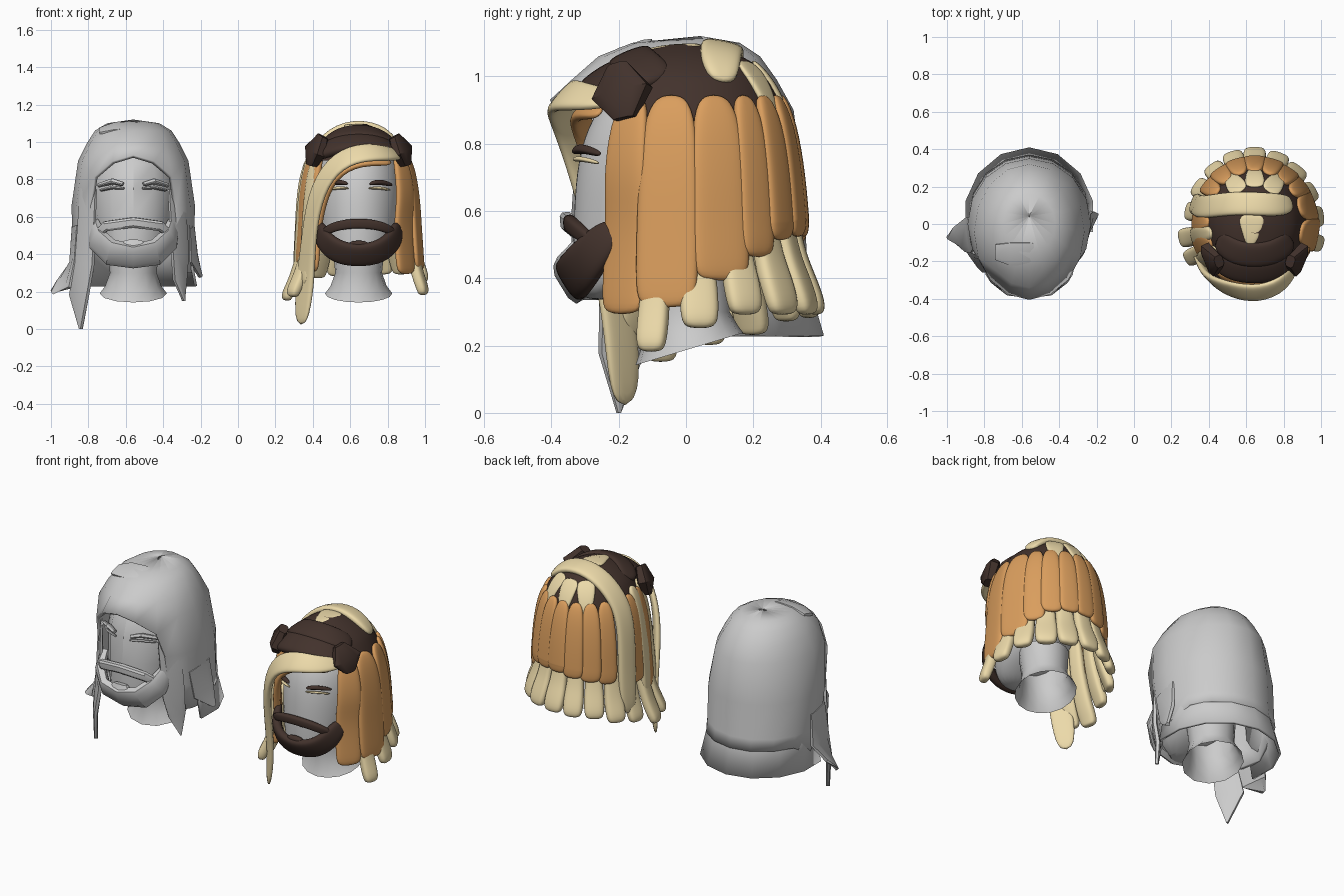
import bpy, bmesh
from math import sin, cos, radians, pi, copysign
from mathutils import Vector as V

if "Cube" in bpy.data.objects:
    bpy.data.objects.remove(bpy.data.objects["Cube"])


def material(name, rgb):
    m = bpy.data.materials.new(name)
    m.diffuse_color = (*rgb, 1)
    m.use_nodes = True
    m.node_tree.nodes["Principled BSDF"].inputs["Base Color"].default_value = m.diffuse_color
    return m


CREAM = material("cream", (0.84, 0.70, 0.40))
ORANGE = material("orange", (0.70, 0.34, 0.11))
BROWN = material("brown", (0.055, 0.032, 0.025))


def loft(name, rings, mat=None, sub=0, caps=True, cut=None, thick=0):
    """Skin a list of equal-length point rings."""
    bm = bmesh.new()
    rows = [[bm.verts.new(p) for p in r] for r in rings]
    n = len(rows[0])
    for a, b in zip(rows, rows[1:]):
        for i in range(n):
            j = (i + 1) % n
            bm.faces.new((a[i], a[j], b[j], b[i]))
    if cut:
        dead = [f for f in bm.faces if cut(f.calc_center_median())]
        bmesh.ops.delete(bm, geom=dead, context='FACES')
    if caps:
        bm.faces.new(rows[-1])
        bm.faces.new(rows[0][::-1])
    bmesh.ops.recalc_face_normals(bm, faces=bm.faces)
    me = bpy.data.meshes.new(name)
    bm.to_mesh(me)
    bm.free()
    ob = bpy.data.objects.new(name, me)
    bpy.context.collection.objects.link(ob)
    if mat:
        me.materials.append(mat)
    bpy.ops.object.select_all(action='DESELECT')
    ob.select_set(True)
    bpy.context.view_layer.objects.active = ob
    if thick:
        s = ob.modifiers.new("thickness", 'SOLIDIFY')
        s.thickness = thick
    if sub:
        ob.modifiers.new("round", 'SUBSURF').levels = sub
        ob.modifiers["round"].render_levels = sub
        bpy.ops.object.shade_smooth()
    else:
        bpy.ops.object.shade_smooth_by_angle(angle=radians(35))
    return ob


def ring(cx, z, hx, y0, y1, n, tilt=0.0):
    cy, hy = (y0 + y1) / 2, (y1 - y0) / 2
    pts = []
    for i in range(n):
        a = 2 * pi * i / n - pi / 2
        y = cy + hy * sin(a)
        pts.append(V((cx + hx * cos(a), y, z + tilt * (y - cy))))
    return pts


def strand(name, pts, widths, thick, mat=None, sub=2, cx=0.645):
    """Flattened lock following a path, its flat side facing away from the head."""
    pts = [V(p) for p in pts]
    if not isinstance(widths, (list, tuple)):
        widths = [widths * 0.75] + [widths] * (len(pts) - 2) + [widths * 0.75]
    rings = []
    for i, p in enumerate(pts):
        t = (pts[min(i + 1, len(pts) - 1)] - pts[max(i - 1, 0)]).normalized()
        out = p - V((cx, 0, 0.6))
        out = (out - t * out.dot(t)).normalized()
        side = t.cross(out)
        th = thick * (0.7 if i in (0, len(pts) - 1) else 1)
        r = []
        for k in range(8):
            a = 2 * pi * (k + 0.5) / 8
            c, s = [copysign(abs(v) ** 0.6, v) for v in (cos(a), sin(a))]
            r.append(p + side * c * widths[i] * 1.12 + out * s * th * 1.12)
        rings.append(r)
    return loft(name, rings, mat, sub)


# Hair envelope of the coloured head: height, half width, half depth
ENV = [(0.0, .355, .39), (.2, .335, .38), (.35, .315, .36), (.55, .30, .335), (.75, .29, .32),
       (.9, .26, .29), (1.0, .205, .24), (1.06, .13, .18), (1.1, .02, .02)]


def surf(deg, z, off=0.0):
    for (z0, a0, b0), (z1, a1, b1) in zip(ENV, ENV[1:]):
        if z <= z1:
            f = (z - z0) / (z1 - z0)
            a, b = a0 + (a1 - a0) * f + off, b0 + (b1 - b0) * f + off
            break
    return (0.645 + a * cos(radians(deg)), b * sin(radians(deg)), z)


def face(side, cx, sub, n, hair, lid):
    """Head, neck, brows and beard; used for both heads."""
    prof = [(.335, .07, -.31, -.2), (.38, .14, -.335, -.1), (.46, .19, -.34, .08), (.6, .222, -.34, .2),
            (.75, .235, -.33, .25), (.88, .22, -.29, .26), (.98, .165, -.2, .21), (1.03, .07, -.1, .1)]
    loft(side + "_head", [ring(cx, *p, n) for p in prof], None, sub)
    loft(side + "_neck", [ring(cx, .19, .18, -.15, .17, n, .3), ring(cx, .23, .15, -.13, .155, n, .2),
                          ring(cx, .3, .125, -.13, .13, n), ring(cx, .45, .14, -.15, .13, n)], None, 0, False)

    def arc(half):
        h = [V((cx + x, y, z)) for x, y, z in half]
        return h + [V((2 * cx - p.x, p.y, p.z)) for p in h[-2::-1]]

    strand(side + "_beard_jaw", arc([(-.215, -.2, .56), (-.195, -.275, .48), (-.12, -.33, .41), (0, -.345, .39)]),
           [.04, .06, .068, .062, .068, .06, .04], .028, hair, sub, cx)
    strand(side + "_moustache", arc([(-.2, -.27, .5), (-.145, -.33, .55), (0, -.355, .57)]),
           .025, .018, hair, sub, cx)
    strand(side + "_chin_tuft", [(cx, -.355, .475), (cx, -.36, .44), (cx, -.345, .38)],
           [.04, .07, .07], .022, hair, sub, cx)
    for s in (-1, 1):
        strand(side + "_eyebrow", [(cx + s * x, y, z) for x, y, z in
                                   [(.055, -.335, .775), (.11, -.315, .79), (.185, -.25, .768)]],
               .013, .014, hair, sub, cx)
        strand(side + "_eyelid", [(cx + s * x, y, z) for x, y, z in
                                  [(.05, -.335, .752), (.11, -.315, .757), (.175, -.255, .742)]],
               .007, .010, lid, sub, cx)


# ---- Plain low-poly head on the left ----
L = -0.56
face("plain", L, 0, 12, None, None)

# Hood-shaped hair shell, front cut to an arch for the face
hood = [(.30, .325, -.29, .37), (.45, .325, -.31, .36), (.66, .33, -.35, .35), (.90, .295, -.405, .32),
        (.99, .25, -.34, .27), (1.06, .205, -.26, .22), (1.10, .14, -.16, .16), (1.12, .002, .04, .044)]
rows = [ring(L, *h, 16) for h in hood]
for p in rows[0]:
    if p.y > .1:
        p.z = .38
for p in rows[3]:
    if p.y < -.2:
        p.z = .93 - .13 * ((p.x - L) / .22) ** 2
loft("plain_hair_shell", rows, None, 0, False, lambda c: c.z < .82 and c.y < -.235, .022)

# Flared under layer of hair
loft("plain_hair_under_layer", [ring(L, *h, 14) for h in
     [(.23, .35, -.33, .41), (.4, .318, -.3, .36), (.6, .30, -.28, .32)]],
     None, 0, False, lambda c: c.y < -.02, .015)

# Pointed hair flaps
for pts, w in [
        ([(-.80, -.21, .75), (-.82, -.2, .35), (-.85, -.19, .18), (-.84, -.2, .0)], [.06, .065, .075, .004]),
        ([(-.87, -.05, .55), (-.88, -.06, .36), (-.93, -.08, .24), (-.995, -.07, .195)], [.08, .09, .07, .01]),
        ([(-.33, -.21, .75), (-.31, -.19, .4), (-.31, -.16, .27), (-.29, -.15, .15)], [.06, .06, .045, .004]),
        ([(-.25, -.03, .55), (-.24, 0, .38), (-.2, .05, .28)], [.08, .07, .01])]:
    strand("plain_hair_flap", pts, w, .014, None, 0, L)

# Raised angular piece on the crown
strand("plain_crown_flap", [(-.74, -.15, 1.06), (-.66, -.16, 1.08), (-.56, -.16, 1.085), (-.44, -.15, 1.06)],
       [.04, .06, .06, .04], .012, None, 0, L)

# ---- Coloured head on the right ----
face("coloured", 0.645, 2, 16, BROWN, CREAM)

# Brown scalp
loft("scalp", [[surf(i * 15, z, .008) for i in range(24)] for z in (.84, .9, .96, 1.0, 1.04, 1.07, 1.095)],
     BROWN, 1, False, lambda c: c.z < .9 and c.y < -.14)

# Long orange locks round the right side and back: angle, bottom, half width, inward pull at the tip
for deg, bottom, w, pull in [(-33, .29, .07, .03), (-9, .31, .085, 0), (17, .39, .08, 0), (37, .46, .056, 0),
                             (54, .51, .056, 0), (72, .52, .056, 0), (90, .52, .056, 0), (108, .5, .056, 0),
                             (126, .48, .056, 0), (143, .46, .052, 0), (178, .42, .055, 0),
                             (200, .34, .06, 0), (214, .3, .045, .03)]:
    zs = [.95, .86, .7, .56, bottom + .06, bottom]
    strand("orange_lock", [surf(deg, z, .012 - pull * (.7 - z > .1)) for z in zs],
           [w * f for f in (.5, .9, 1, 1.05, 1.05, .9)], .02, ORANGE)

# Cream locks hanging below the orange layer
for deg, bottom, w in [(-15, .18, .045), (6, .25, .055), (27, .29, .055), (48, .29, .06),
                       (68, .29, .058), (90, .29, .058), (110, .28, .055), (130, .27, .055), (150, .23, .055),
                       (170, .2, .05), (190, .15, .05), (205, .17, .045)]:
    push = .03 if deg > 180 else 0
    strand("cream_lock", [surf(deg, .66, -.03), surf(deg, .48, -.02), surf(deg, bottom + .12, push / 2),
                          surf(deg, bottom + .03, .025 + push), surf(deg, bottom, .02 + push)],
           [w * .8, w * .8, w, w, w * .7], .028, CREAM)

# Cream locks lying over the left side
for deg, bottom in [(190, .3), (212, .22)]:
    strand("cream_side_lock", [surf(deg, z, .015) for z in (.98, .85, .65, .45, bottom)], .045, .022, CREAM)

# Cream band over the crown, running down the left side
strand("crown_band", [surf(163, .25, .02), surf(163, .5, .02), surf(164, .75, .025), surf(163, .92, .025),
                      (.5, .11, 1.06), (.65, .11, 1.098), (.78, .1, 1.06), surf(25, .98, .01)],
       [.05, .055, .055, .06, .06, .06, .06, .04], .022, CREAM)

# Small cream patches showing through the scalp
for deg in (60, 90, 120):
    strand("cream_patch", [surf(deg, z, .004) for z in (1.05, .99, .91, .84)], [.05, .05, .035, .012], .012, CREAM)
strand("cream_top_patch", [(.63, .06, 1.09), (.63, -.04, 1.085), (.62, -.12, 1.075)], [.08, .05, .02], .012, CREAM)

# Swept fringe and its orange under layer
strand("fringe", [(.87, -.2, .93), (.80, -.33, .94), (.65, -.38, .95), (.5, -.35, .88), (.405, -.3, .7),
                  (.375, -.24, .45), (.36, -.19, .25), (.335, -.18, .01)],
       [.03, .05, .06, .06, .05, .045, .065, .05], .018, CREAM)
strand("fringe_under_layer", [(.83, -.25, .89), (.65, -.33, .91), (.5, -.3, .83), (.43, -.24, .65),
                              (.405, -.19, .45), (.40, -.17, .3)], .035, .018, ORANGE)

# Brown wrapped headband: two overlapping bands and faceted end knots
for z, half, y in [(1.035, .2, -.17), (.98, .23, -.26)]:
    strand("headband", [(.645 - half, y + .1, z - .05), (.645 - half * .6, y + .02, z), (.645, y, z + .02),
                        (.645 + half * .6, y + .02, z), (.645 + half, y + .1, z - .05)],
           [.06, .068, .068, .068, .06], .03, BROWN)
for s in (-1, 1):
    strand("headband_knot", [(.645 + s * .19, -.2, 1.03), (.645 + s * .235, -.19, .95), (.645 + s * .25, -.18, .875)],
           [.03, .085, .03], .035, BROWN, 0)
